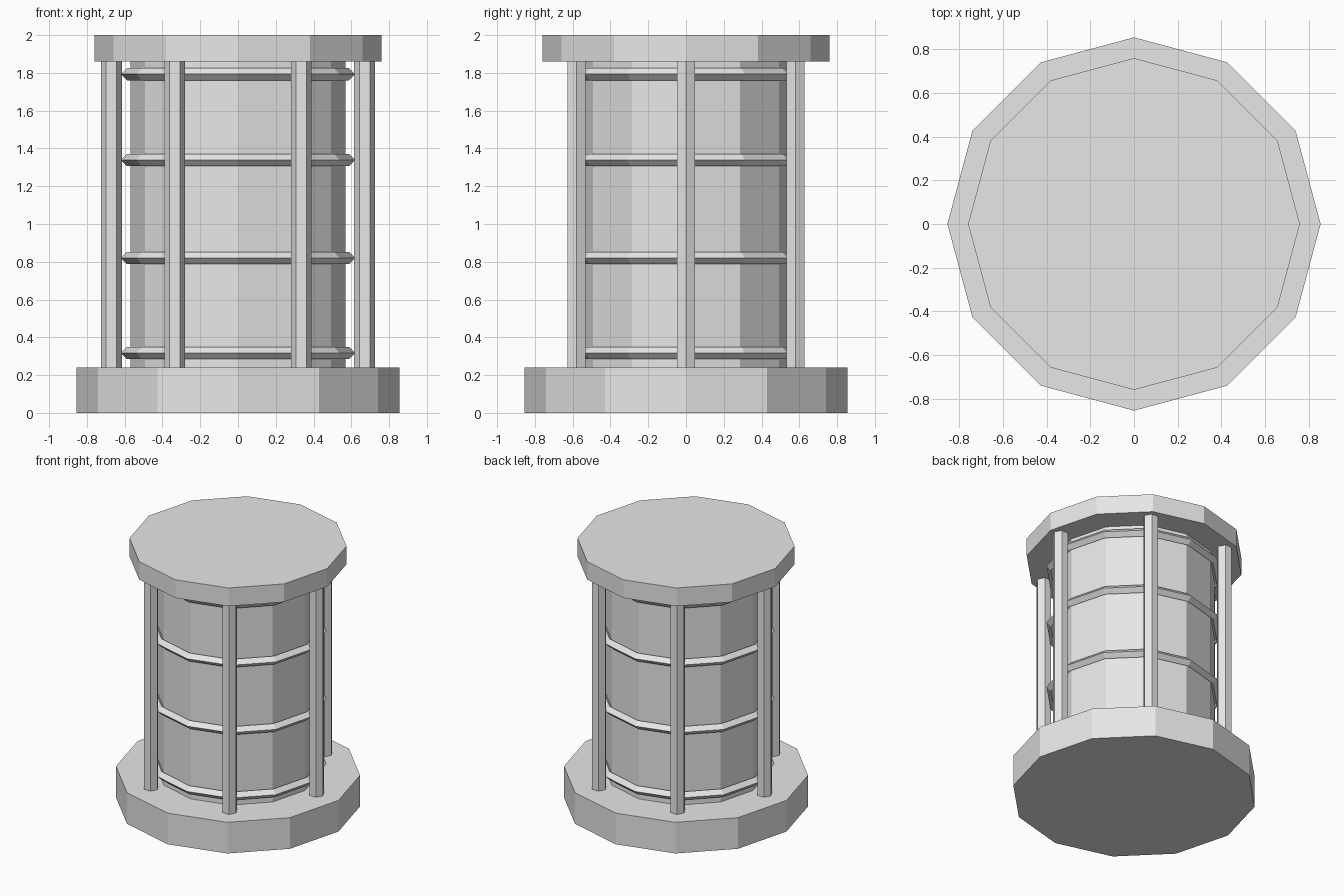
import bpy, bmesh
from math import cos, sin, pi, radians

cube = bpy.data.objects.get("Cube")
if cube:
    bpy.data.objects.remove(cube, do_unlink=True)

grey = bpy.data.materials.new("light_grey")
grey.use_nodes = True
grey.diffuse_color = (0.8, 0.8, 0.8, 1)
grey.node_tree.nodes["Principled BSDF"].inputs["Base Color"].default_value = (0.8, 0.8, 0.8, 1)


def finish(name, bm):
    bmesh.ops.recalc_face_normals(bm, faces=bm.faces)
    mesh = bpy.data.meshes.new(name)
    bm.to_mesh(mesh)
    bm.free()
    mesh.materials.append(grey)
    obj = bpy.data.objects.new(name, mesh)
    bpy.context.collection.objects.link(obj)
    return obj


def prism(name, sides, radius, bottom, top, x=0, y=0):
    """Upright flat-sided prism with a corner on the x axis."""
    bm = bmesh.new()
    ring = [bm.verts.new((radius * cos(2 * pi * i / sides),
                          radius * sin(2 * pi * i / sides), bottom))
            for i in range(sides)]
    face = bm.faces.new(ring)
    new = bmesh.ops.extrude_face_region(bm, geom=[face])["geom"]
    bmesh.ops.translate(bm, vec=(0, 0, top - bottom),
                        verts=[v for v in new if isinstance(v, bmesh.types.BMVert)])
    obj = finish(name, bm)
    obj.location = (x, y, 0)
    return obj


def band(name, z, major=0.588, minor=0.032, sides=12):
    """Diamond-section hoop."""
    bm = bmesh.new()
    profile = [(major + minor, z), (major, z + minor),
               (major - minor, z), (major, z - minor)]
    loops = [[bm.verts.new((r * cos(2 * pi * i / sides), r * sin(2 * pi * i / sides), h))
              for r, h in profile] for i in range(sides)]
    for i in range(sides):
        a, b = loops[i], loops[(i + 1) % sides]
        for j in range(4):
            k = (j + 1) % 4
            bm.faces.new((a[j], b[j], b[k], a[k]))
    return finish(name, bm)


# Base, drum and cap
prism("base", 12, 0.855, 0, 0.24)
prism("drum", 12, 0.57, 0.24, 1.86)
prism("cap", 12, 0.76, 1.86, 2)

# Hoops around the drum
for n, z in enumerate((0.317, 0.82, 1.339, 1.793), 1):
    band(f"hoop_{n}", z)

# Six hexagonal posts
for n in range(6):
    angle = radians(60 * n)
    prism(f"post_{n + 1}", 6, 0.055, 0.24, 1.86, 0.67 * cos(angle), 0.67 * sin(angle))
